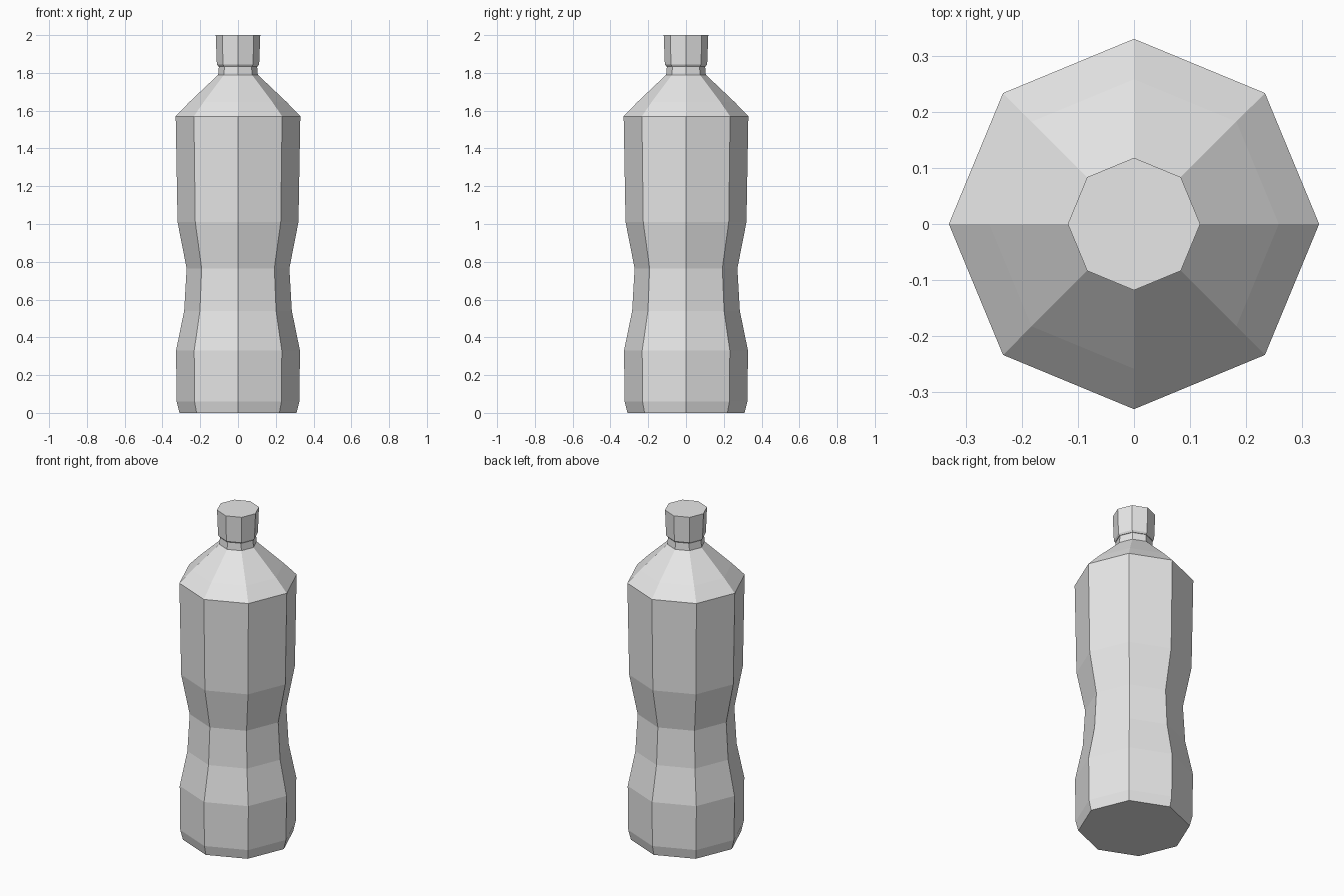
import bpy
import bmesh
from math import cos, sin, pi

SIDES = 8

default_cube = bpy.data.objects.get("Cube")
if default_cube:
    bpy.data.objects.remove(default_cube, do_unlink=True)

grey = bpy.data.materials.new("plain_grey")
grey.use_nodes = True
grey.diffuse_color = (0.8, 0.8, 0.8, 1)
grey.node_tree.nodes["Principled BSDF"].inputs["Base Color"].default_value = grey.diffuse_color


def lathe(name, profile):
    """Turn (radius, height) pairs into a closed, flat-shaded octagonal solid."""
    bm = bmesh.new()
    rings = [[bm.verts.new((r * cos(2 * pi * i / SIDES), r * sin(2 * pi * i / SIDES), z))
              for i in range(SIDES)] for r, z in profile]
    for low, high in zip(rings, rings[1:]):
        for i in range(SIDES):
            j = (i + 1) % SIDES
            bm.faces.new((low[i], low[j], high[j], high[i]))
    bm.faces.new(rings[0][::-1])
    bm.faces.new(rings[-1])
    mesh = bpy.data.meshes.new(name)
    bm.to_mesh(mesh)
    bm.free()
    mesh.materials.append(grey)
    obj = bpy.data.objects.new(name, mesh)
    bpy.context.collection.objects.link(obj)
    return obj


# Body with chamfered base, pinched waist, sloping shoulder and short neck
lathe("bottle_body", [
    (0.31, 0), (0.325, 0.06), (0.328, 0.33), (0.285, 0.54), (0.272, 0.765),
    (0.32, 1.01), (0.33, 1.57), (0.258, 1.645), (0.105, 1.79), (0.1, 1.85),
])

# Screw cap, slightly wider at the top
lathe("screw_cap", [(0.105, 1.835), (0.112, 1.845), (0.118, 2)])
